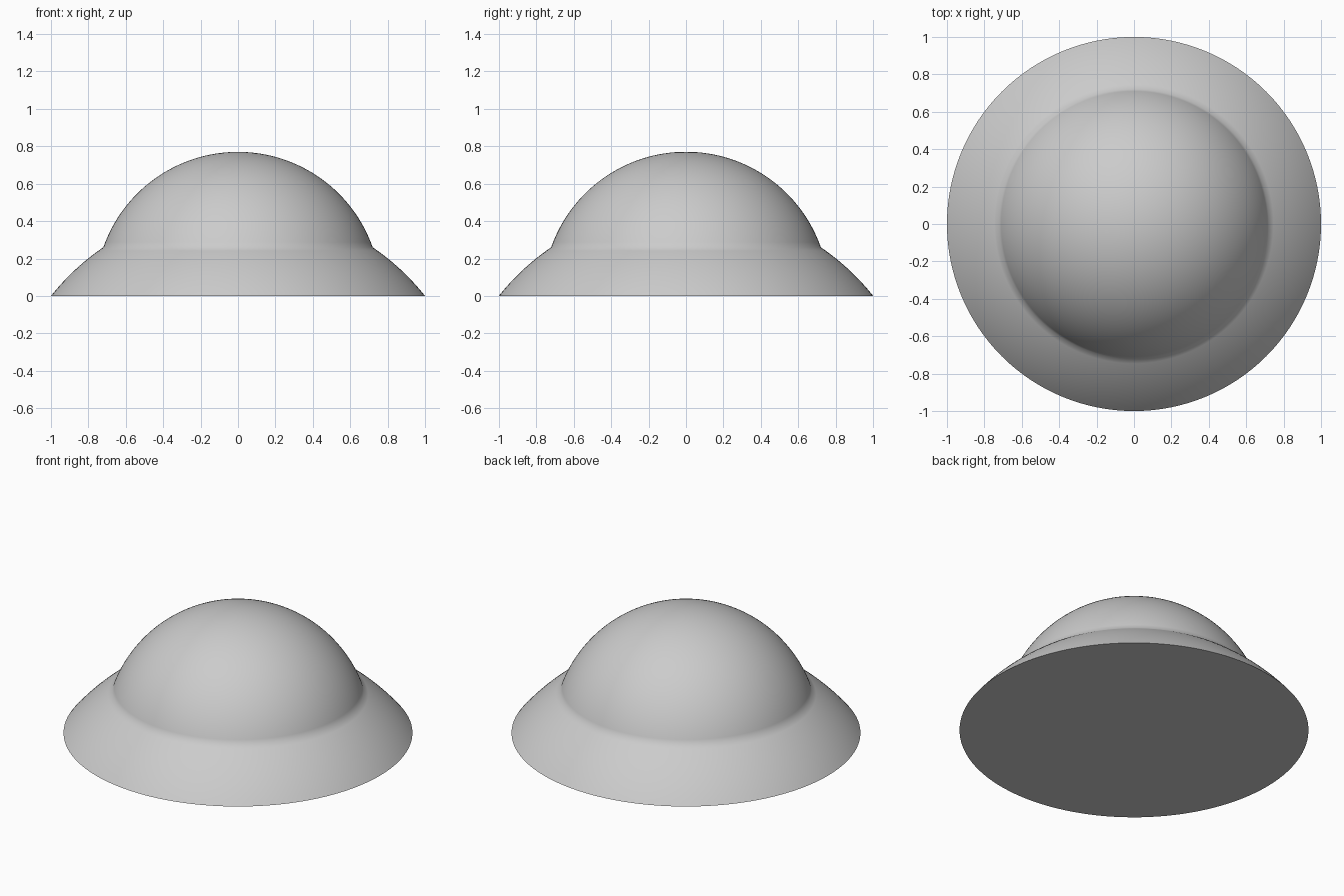
import bpy
import bmesh
from math import sin, cos, atan2, hypot, pi, radians

cube = bpy.data.objects.get("Cube")
if cube:
    bpy.data.objects.remove(cube, do_unlink=True)

SEGMENTS = 128
CREASE = (0.72, 0.26)   # radius and height where dome meets flared skirt

grey = bpy.data.materials.new("plain_grey")
colour = (0.6, 0.6, 0.6, 1.0)
grey.diffuse_color = colour
grey.use_nodes = True
grey.node_tree.nodes["Principled BSDF"].inputs["Base Color"].default_value = colour


def arc(start, end, steps):
    """Points on the circle centred on the z axis that passes through both ends."""
    (r0, z0), (r1, z1) = start, end
    centre = (r1 * r1 + z1 * z1 - r0 * r0 - z0 * z0) / (2 * (z1 - z0))
    radius = hypot(r0, z0 - centre)
    a0, a1 = atan2(z0 - centre, r0), atan2(z1 - centre, r1)
    angles = [a0 + (a1 - a0) * i / steps for i in range(steps + 1)]
    return [(radius * cos(a), centre + radius * sin(a)) for a in angles]


# Skirt and dome share one turned profile
profile = arc((1, 0), CREASE, 12) + arc(CREASE, (0, 0.77), 32)[1:-1]

bm = bmesh.new()
rings = []
for r, z in profile:
    rings.append([bm.verts.new((r * cos(2 * pi * i / SEGMENTS),
                                r * sin(2 * pi * i / SEGMENTS), z))
                  for i in range(SEGMENTS)])
apex = bm.verts.new((0, 0, 0.77))
for i in range(SEGMENTS):
    j = (i + 1) % SEGMENTS
    for low, high in zip(rings, rings[1:]):
        bm.faces.new((low[i], low[j], high[j], high[i]))
    bm.faces.new((rings[-1][i], rings[-1][j], apex))

# Flat closed underside
bm.faces.new(rings[0][::-1])

mesh = bpy.data.meshes.new("flared_dome")
bm.to_mesh(mesh)
bm.free()
mesh.materials.append(grey)
dome = bpy.data.objects.new("flared_dome", mesh)
bpy.context.collection.objects.link(dome)

# Soft shading over the crease, sharp rim at the base
bpy.ops.object.select_all(action='DESELECT')
dome.select_set(True)
bpy.context.view_layer.objects.active = dome
bpy.ops.object.shade_smooth_by_angle(angle=radians(60))
